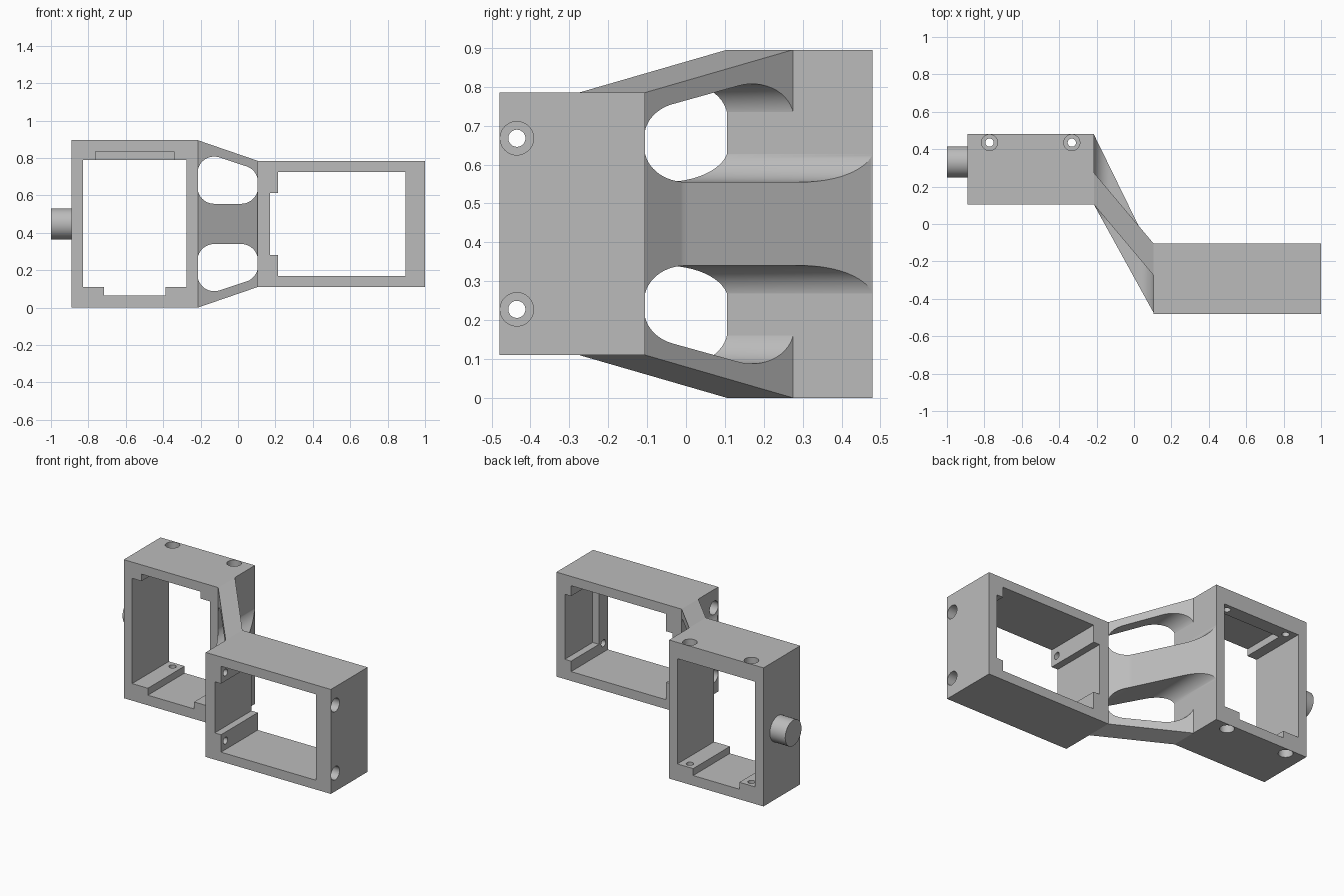
import bpy
import bmesh
import math
from mathutils import Matrix, Vector

cube = bpy.data.objects.get("Cube")
if cube:
    bpy.data.objects.remove(cube, do_unlink=True)

grey = bpy.data.materials.new("plain grey")
grey.use_nodes = True
COLOUR = (0.5, 0.5, 0.5, 1)
grey.diffuse_color = COLOUR
grey.node_tree.nodes["Principled BSDF"].inputs["Base Color"].default_value = COLOUR

MID = 0.4475  # height of the horizontal symmetry plane


def prism(name, points, axis, lo, hi):
    """Extrude a 2D outline along y (outline in xz) or z (outline in xy)."""
    bm = bmesh.new()
    place = (lambda a, b, t: (a, t, b)) if axis == "y" else (lambda a, b, t: (a, b, t))
    face = bm.faces.new([bm.verts.new(place(a, b, lo)) for a, b in points])
    top = bmesh.ops.extrude_face_region(bm, geom=[face])["geom"]
    step = Vector(place(0, 0, hi - lo))
    bmesh.ops.translate(bm, verts=[v for v in top if isinstance(v, bmesh.types.BMVert)], vec=step)
    bmesh.ops.recalc_face_normals(bm, faces=bm.faces)
    mesh = bpy.data.meshes.new(name)
    bm.to_mesh(mesh)
    bm.free()
    mesh.materials.append(grey)
    obj = bpy.data.objects.new(name, mesh)
    bpy.context.collection.objects.link(obj)
    return obj


def box(name, x, y, z):
    return prism(name, [(x[0], z[0]), (x[1], z[0]), (x[1], z[1]), (x[0], z[1])], "y", *y)


def cylinder(name, radius, centre, lo, hi):
    ring = [(centre[0] + radius * math.cos(math.tau * i / 48),
             centre[1] + radius * math.sin(math.tau * i / 48)) for i in range(48)]
    return prism(name, ring, "z", lo, hi)


def combine(target, tool, operation="DIFFERENCE", keep=False):
    mod = target.modifiers.new("combine", "BOOLEAN")
    mod.operation, mod.solver, mod.object = operation, "EXACT", tool
    bpy.context.view_layer.update()
    bpy.context.view_layer.objects.active = target
    bpy.ops.object.modifier_apply(modifier=mod.name)
    if not keep:
        bpy.data.objects.remove(tool, do_unlink=True)


def smooth(obj):
    bpy.ops.object.select_all(action="DESELECT")
    obj.select_set(True)
    bpy.context.view_layer.objects.active = obj
    bpy.ops.object.shade_smooth_by_angle(angle=math.radians(30))


def rounded(corners, radius, steps=14):
    """Round every corner of a convex counterclockwise outline."""
    result = []
    pts = [Vector(c) for c in corners]
    for i, p in enumerate(pts):
        a = (pts[i - 1] - p).normalized()
        b = (pts[(i + 1) % len(pts)] - p).normalized()
        half = a.angle(b) / 2
        centre = p + (a + b).normalized() * radius / math.sin(half)
        start = p + a * radius / math.tan(half) - centre
        turn = math.pi - 2 * half
        for s in range(steps + 1):
            t = turn * s / steps
            c, n = math.cos(t), math.sin(t)
            result.append((centre.x + start.x * c - start.y * n,
                           centre.y + start.x * n + start.y * c))
    return result


def motor_frame(name, matrix):
    """Rectangular holder with stepped opening, blind pocket and screw holes."""
    frame = box(name, (-0.3375, 0.3375), (-0.1875, 0.1875), (-MID, MID))
    combine(frame, box("opening", (-0.2775, 0.2775), (-0.3, 0.3), (-0.3375, 0.3425)))
    combine(frame, box("notch", (-0.165, 0.165), (-0.31, 0.31), (-0.3825, -0.2)))
    combine(frame, box("pocket", (-0.21, 0.21), (-0.32, 0.0975), (0.2, 0.3875)))
    for x in (-0.22, 0.22):
        combine(frame, cylinder("screw_hole", 0.022, (x, 0.1425), -0.6, 0.6))
        for side in (-1, 1):
            ends = sorted((side * (MID - 0.06), side * (MID + 0.04)))
            combine(frame, cylinder("counterbore", 0.043, (x, 0.1425), *ends))
    frame.data.transform(matrix)
    smooth(frame)
    return frame


# The two holders: the second is the first turned half way round a diagonal axis
motor_frame("upright_frame", Matrix.Translation((-0.5525, 0.2925, MID)))
motor_frame("sideways_frame", Matrix.Translation((0.5525, -0.2925, MID))
            @ Matrix.Rotation(math.pi, 4, Vector((1, 0, 1))))

# Slanted connector: tapered slab sheared backwards
X0, X1 = -0.215, 0.105
link = prism("connector", [(X0, 0), (X1, 0.11), (X1, 0.785), (X0, 0.895)], "y", 0.105, 0.275)
for v in link.data.vertices:
    v.co.y -= 0.38 * (v.co.x - X0) / (X1 - X0)

# Wider central web
web = prism("web", [(X0, 0.105), (X1, -0.475), (X1, -0.105), (0.024, -0.009), (X0, 0.48)],
            "z", MID - 0.1975, MID + 0.1975)
combine(link, web, "UNION")

# Rounded windows above and below the web
E = 0.002
window = rounded([(X0 - E, 0.555), (X1 + E, 0.555), (X1 + E, 0.735), (X0 - E, 0.842)], 0.09)
lower = [(x, 2 * MID - z) for x, z in window]
for outline in (window, lower):
    combine(link, prism("window", outline, "y", -0.8, 0.8))

# Screw head clearance where the web meets the second holder
for z in (MID - 0.22, MID + 0.22):
    tool = cylinder("clearance", 0.043, (0, 0), -0.06, 0.06)
    tool.data.transform(Matrix.Translation((X1, -0.435, z)) @ Matrix.Rotation(math.pi / 2, 4, "Y"))
    combine(link, tool)
smooth(link)

# Pivot peg on the outer side of the upright holder
peg = cylinder("pivot_peg", 0.083, (0, 0), 0, 0.112)
peg.data.transform(Matrix.Translation((-1, 0.3325, MID)) @ Matrix.Rotation(math.pi / 2, 4, "Y"))
smooth(peg)
